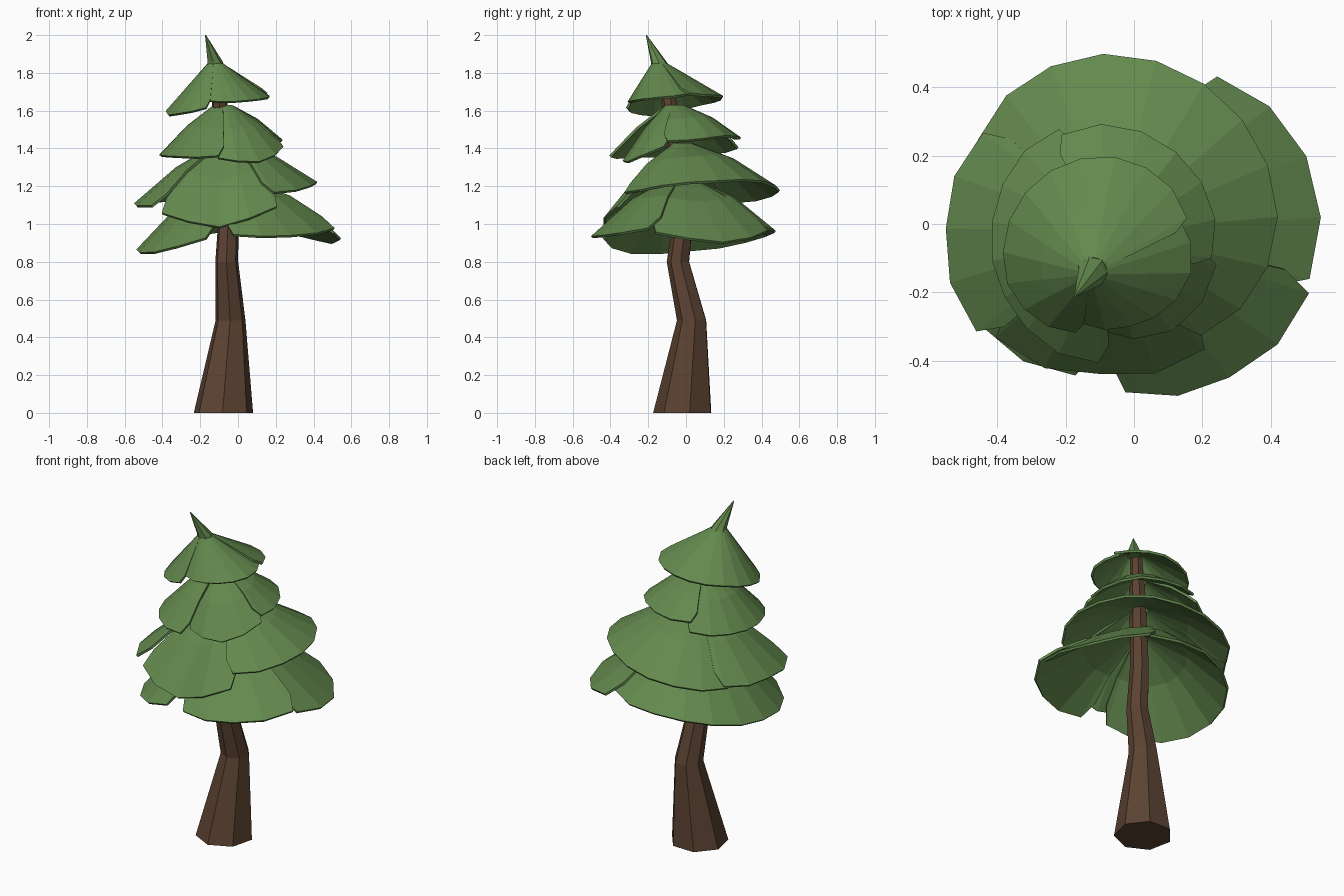
import bpy, math
from mathutils import Vector

if "Cube" in bpy.data.objects:
    bpy.data.objects.remove(bpy.data.objects["Cube"])


def material(name, color):
    m = bpy.data.materials.new(name)
    m.diffuse_color = (*color, 1)
    m.use_nodes = True
    m.node_tree.nodes["Principled BSDF"].inputs["Base Color"].default_value = m.diffuse_color
    return m


BARK = material("bark", (0.105, 0.055, 0.032))
NEEDLES = material("needles", (0.125, 0.25, 0.075))


def add_mesh(name, verts, faces, mat):
    me = bpy.data.meshes.new(name)
    me.from_pydata(verts, [], faces)
    me.materials.append(mat)
    ob = bpy.data.objects.new(name, me)
    bpy.context.collection.objects.link(ob)
    return ob


def tube(name, rings, sides, mat, turn=0.0):
    """Closed faceted tube through rings of (x, y, z, radius)."""
    verts = [(x + r * math.cos(turn + math.tau * k / sides),
              y + r * math.sin(turn + math.tau * k / sides), z)
             for x, y, z, r in rings for k in range(sides)]
    faces = [(i * sides + k, i * sides + (k + 1) % sides,
              (i + 1) * sides + (k + 1) % sides, (i + 1) * sides + k)
             for i in range(len(rings) - 1) for k in range(sides)]
    faces.append(tuple(reversed(range(sides))))
    faces.append(tuple(range(len(verts) - sides, len(verts))))
    return add_mesh(name, verts, faces, mat)


def sample(keys, t):
    """Linear interpolation through evenly spaced keys."""
    f = t * (len(keys) - 1)
    i = min(int(f), len(keys) - 2)
    return keys[i] + (keys[i + 1] - keys[i]) * (f - i)


def flap(name, center, neck, bulge, a0, a1, radii, heights):
    """Fan-shaped bough hanging from a neck ring (x, y, z, r) to a varying rim."""
    span = a1 - a0
    n = max(5, round(span / 18))
    # narrow end steps give the flap its rounded corners
    ts = [0] + [5 / span + (1 - 10 / span) * k / (n - 1) for k in range(n)] + [1]
    verts, faces = [], []
    for j, t in enumerate(ts):
        a = math.radians(a0 + span * t)
        d = Vector((math.cos(a), math.sin(a), 0))
        top = Vector(neck[:3]) + d * neck[3]
        rim = Vector((center[0], center[1], sample(heights, t))) + d * sample(radii, t)
        mid = top.lerp(rim, 0.5) + Vector((0, 0, bulge))
        edge = min(j, len(ts) - 1 - j)
        if edge < 2:
            rim = mid.lerp(rim, (0.6, 0.93)[edge])
        verts += [top, mid, rim]
    for j in range(len(ts) - 1):
        p, q = 3 * j, 3 * j + 3
        faces += [(p, p + 1, q + 1, q), (p + 1, p + 2, q + 2, q + 1)]
    ob = add_mesh(name, verts, faces, NEEDLES)
    s = ob.modifiers.new("thickness", 'SOLIDIFY')
    s.thickness = 0.014
    s.offset = -1


# crooked trunk
tube("trunk", [(-0.078, -0.013, 0, 0.161), (-0.04, 0.033, 0.49, 0.081),
               (-0.06, -0.04, 0.8, 0.062), (-0.05, -0.01, 1.05, 0.054),
               (-0.09, -0.075, 1.55, 0.046), (-0.11, -0.11, 1.8, 0.035)],
     7, BARK, turn=0.2)

# bough tiers: centre, neck ring, bulge, flaps (start, end, rim radii, rim heights)
bottom = ((-0.05, -0.02), (-0.05, -0.02, 1.25, 0.05), 0.04, [
    (-19, 62, [.6, .595, .55], [.95, .905, .96]),
    (-92, -13, [.48, .54, .62], [.93, .94, .97]),
    (53, 259, [.5, .5, .49, .49, .45], [.98, .96, .88, .84, .92])])
lower = ((-0.06, 0), (-0.06, -0.02, 1.43, 0.05), 0.03, [
    (-141, -49, [.5, .44, .47], [1.05, .985, 1.09]),
    (140, 223, [.48, .49, .53], [1.12, 1.11, 1.08]),
    (-57, 153, [.42, .48, .485, .5, .48], [1.15, 1.22, 1.24, 1.17, 1.1])])
upper = ((-0.08, -0.05), (-0.08, -0.06, 1.63, 0.05), 0.02, [
    (-14, 118, [.32, .33, .35], [1.43, 1.47, 1.45]),
    (-101, -7, [.26, .325, .34], [1.34, 1.33, 1.41]),
    (108, 271, [.37, .34, .34, .37], [1.4, 1.37, 1.36, 1.35])])
crown = ((-0.1, -0.1), (-0.12, -0.14, 1.85, 0.042), 0.0, [
    (-110, 34, [.2, .22, .27, .27], [1.645, 1.65, 1.67, 1.69]),
    (20, 257, [.29, .3, .29, .28, .23], [1.69, 1.68, 1.64, 1.575, 1.61])])

for tier, (center, neck, bulge, flaps) in dict(
        bottom=bottom, lower=lower, upper=upper, crown=crown).items():
    for i, f in enumerate(flaps):
        flap(f"{tier}_bough_{i + 1}", center, neck, bulge, *f)

# bent pointed tip
tube("treetop", [(-0.12, -0.135, 1.835, 0.05), (-0.123, -0.145, 1.86, 0.042),
                 (-0.172, -0.21, 2.0, 0.003)], 7, NEEDLES)
